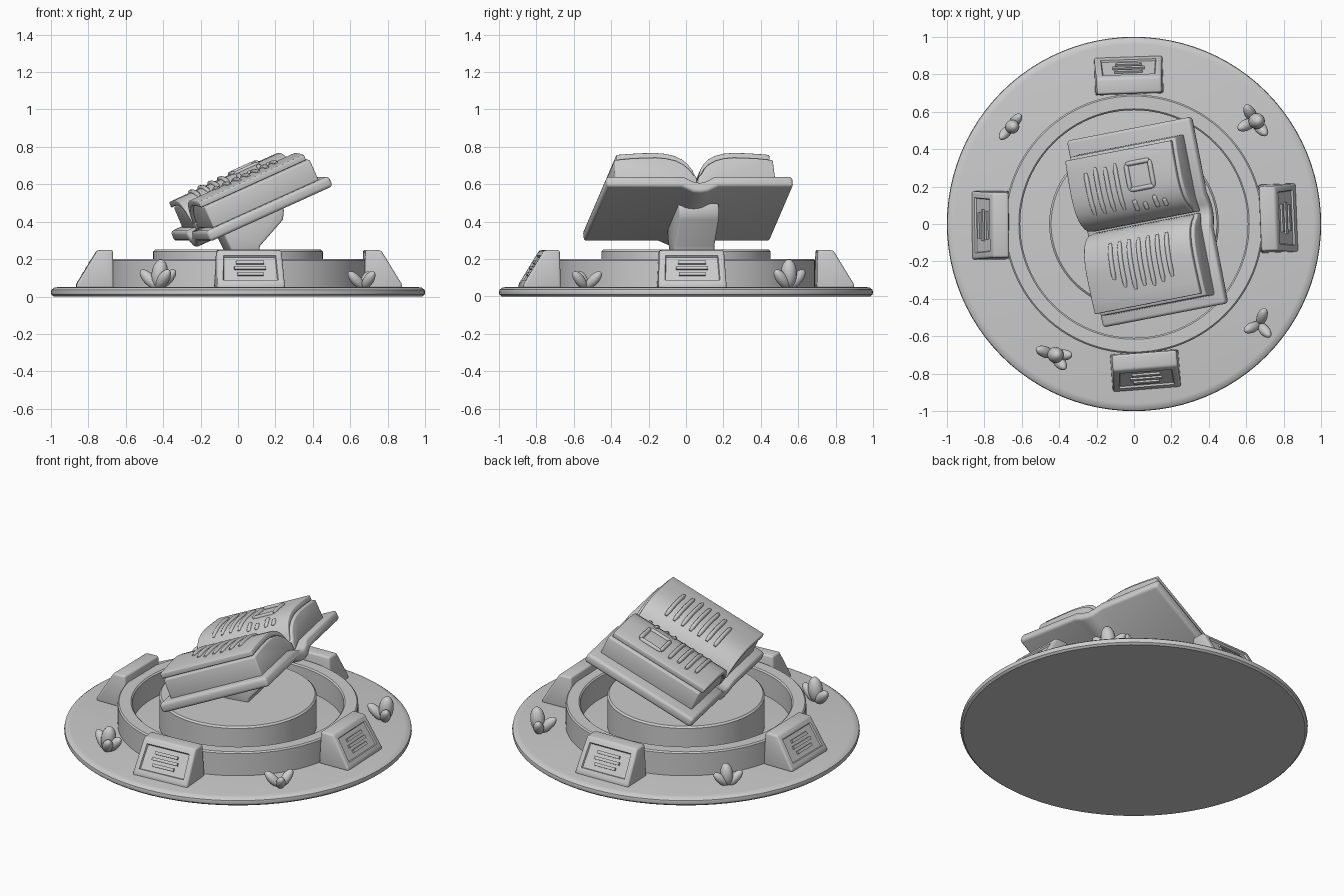
import bpy, bmesh
from math import radians, pi
from mathutils import Matrix, Vector

if "Cube" in bpy.data.objects:
    bpy.data.objects.remove(bpy.data.objects["Cube"])


def activate(ob, angle):
    bpy.ops.object.select_all(action='DESELECT')
    ob.select_set(True)
    bpy.context.view_layer.objects.active = ob
    if ob.type == 'CURVE':
        bpy.ops.object.convert(target='MESH')
    bpy.ops.object.shade_smooth_by_angle(angle=radians(angle))


def finish(name, bm, matrix=None, bevel=0.0, angle=35):
    bmesh.ops.recalc_face_normals(bm, faces=bm.faces)
    if bevel:
        edges = [e for e in bm.edges if len(e.link_faces) == 2 and e.calc_face_angle() > radians(40)]
        bmesh.ops.bevel(bm, geom=edges, offset=bevel, segments=3, profile=0.5,
                        affect='EDGES', clamp_overlap=True)
    me = bpy.data.meshes.new(name)
    bm.to_mesh(me)
    bm.free()
    ob = bpy.data.objects.new(name, me)
    bpy.context.collection.objects.link(ob)
    if matrix:
        ob.matrix_world = matrix
    activate(ob, angle)


def lathe(name, profile, closed=False, steps=96):
    bm = bmesh.new()
    vs = [bm.verts.new((r, 0, z)) for r, z in profile]
    pairs = list(zip(vs, vs[1:])) + ([(vs[-1], vs[0])] if closed else [])
    es = [bm.edges.new(p) for p in pairs]
    bmesh.ops.spin(bm, geom=vs + es, axis=(0, 0, 1), cent=(0, 0, 0), angle=2 * pi,
                   steps=steps, use_duplicate=False)
    bmesh.ops.remove_doubles(bm, verts=bm.verts, dist=1e-4)
    finish(name, bm)


def prism(ends):
    """Solid between two matching outlines."""
    bm = bmesh.new()
    a, b = [[bm.verts.new(p) for p in outline] for outline in ends]
    bm.faces.new(a)
    bm.faces.new(b[::-1])
    for i in range(len(a)):
        j = (i + 1) % len(a)
        bm.faces.new((a[i], b[i], b[j], a[j]))
    bmesh.ops.recalc_face_normals(bm, faces=bm.faces)
    return bm


# Round base, raised rim and central pedestal
lathe("base_disc", [(0, 0), (.985, 0), (.997, .01), (1, .022), (.997, .036), (.982, .047), (.96, .051), (0, .053)])
lathe("raised_ring", [(.608, .04), (.608, .192), (.616, .2), (.684, .2), (.692, .192), (.692, .04)], closed=True)
lathe("pedestal", [(0, .04), (.453, .04), (.453, .24), (.443, .25), (0, .25)])


# Four wedge plaques with a recessed panel and raised bars
def plaque(name, deg, shift):
    side = [(.685, .045), (.888, .045), (.882, .07), (.774, .247), (.69, .249)]
    ends = [[(r, s * (.183 - (z - .045) * .05), z) for r, z in side] for s in (-1, 1)]
    bm = prism(ends)
    edges = [e for e in bm.edges if e.calc_face_angle() > radians(30)]
    bmesh.ops.bevel(bm, geom=edges, offset=.012, segments=3, profile=.5, affect='EDGES')
    bm.normal_update()
    face = max((f for f in bm.faces if f.normal.x > .6 and f.normal.z > .3), key=lambda f: f.calc_area())
    n, c = face.normal.copy(), face.calc_center_median()
    bmesh.ops.inset_region(bm, faces=[face], thickness=.03)
    bmesh.ops.inset_region(bm, faces=[face], thickness=.006, depth=-.01)
    up = Vector((-n.z, 0, n.x))
    rot = Matrix((up, (0, 1, 0), n)).transposed().to_4x4()
    for k, w in ((-1, .14), (0, .17), (1, .15)):
        m = Matrix.Translation(c + up * k * .036 - n * .007) @ rot @ Matrix.Diagonal((.018, w, .018, 1))
        bmesh.ops.create_cube(bm, size=1, matrix=m)
    finish(name, bm, Matrix.Rotation(radians(deg), 4, 'Z') @ Matrix.Translation((shift, 0, 0)))


for nm, deg, shift in (("right", 2.3, -.015), ("back", 92, .008), ("left", 180.5, -.02), ("front", -85.5, 0)):
    plaque("plaque_" + nm, deg, shift)


# Small leaf clusters made from leaning ellipsoids
def leaves(name, x, y, bud, azimuths, s=1.0):
    bm = bmesh.new()
    specs = [(0, 8, .043, .155)] if bud else []
    specs += [(a, 45, .031, .135) for a in azimuths]
    for az, tilt, r, length in specs:
        m = (Matrix.Rotation(radians(az), 4, 'Z') @ Matrix.Rotation(radians(tilt), 4, 'Y')
             @ Matrix.Translation((0, 0, length / 2)) @ Matrix.Diagonal((r, r, length / 2, 1)))
        bmesh.ops.create_uvsphere(bm, u_segments=16, v_segments=12, radius=1, matrix=m)
    finish(name, bm, Matrix.Translation((x, y, .045)) @ Matrix.Scale(s, 4), angle=60)


leaves("leaves_back_right", .645, .55, True, (120, 205, -50))
leaves("leaves_back_left", -.66, .52, True, (50, 230), .87)
leaves("leaves_front_right", .67, -.535, False, (70, 205, -50), .9)
leaves("leaves_front_left", -.43, -.7, True, (160, -50, 0))

# Stand under the book
YAW = Matrix.Rotation(radians(11), 4, 'Z')
stand = [(-.12, .24), (.03, .24), (.035, .27), (.16, .41), (.165, .46), (.15, .5), (-.15, .38), (-.17, .34)]
finish("book_stand", prism([[(u, v, z) for u, z in stand] for v in (-.08, .14)]),
       Matrix.Translation((.07, .01, 0)) @ YAW, bevel=.012)

# Book frame: x runs up the slope, y across both pages, z out of the page
BOOK = Matrix.Translation((.08, .012, .45)) @ YAW @ Matrix.Rotation(radians(-24), 4, 'Y')


def book_part(name, outline, x0, x1, bevel):
    finish(name, prism([[(x, y, z) for y, z in outline] for x in (x0, x1)]), BOOK, bevel)


# Cover with a sunken spine
top = [(.508, .05), (.085, .05), (.035, .022)]
bottom = [(.04, -.04), (.1, -.01), (.508, -.01)]
cover = (top + [(0, .014)] + [(-y, z) for y, z in top[::-1]]
         + [(-y, z) for y, z in bottom[::-1]] + [(0, -.045)] + bottom)
book_part("book_cover", cover, -.365, .367, .018)

# Page blocks and the curved top leaves
curve = [(.008, .075), (.022, .115), (.045, .15), (.075, .177), (.115, .198), (.165, .21),
         (.22, .215), (.29, .213), (.36, .209), (.43, .203)]
for s, nm in ((.94, "left"), (-1, "right")):
    block = [(.004, .02), (.006, .07)] + [(y, z - .034) for y, z in curve[1:-1]] + [(.445, .166), (.45, .045), (.08, .045)]
    book_part("page_block_" + nm, [(s * y, z) for y, z in block], -.31, .318, .008)
    sheet = curve + [(y, z - .032) for y, z in curve[:0:-1]]
    book_part("page_sheet_" + nm, [(s * y, z) for y, z in sheet], -.325, .302, .011)


def page_z(y):
    y = abs(y)
    for (a, za), (b, zb) in zip(curve, curve[1:]):
        if a <= y <= b:
            return za + (zb - za) * (y - a) / (b - a)
    return curve[-1][1]


# Raised page bars that follow the page curve
def bars(name, strokes):
    cu = bpy.data.curves.new(name, 'CURVE')
    cu.dimensions = '3D'
    cu.bevel_depth, cu.bevel_resolution, cu.use_fill_caps = .013, 3, True
    for x0, y0, x1, y1 in strokes:
        sp = cu.splines.new('POLY')
        sp.points.add(8)
        for i, p in enumerate(sp.points):
            t = i / 8
            y = y0 + (y1 - y0) * t
            p.co = (x0 + (x1 - x0) * t, y, page_z(y) + .001, 1)
            p.radius = .6 if i in (0, 8) else 1
    ob = bpy.data.objects.new(name, cu)
    bpy.context.collection.objects.link(ob)
    ob.matrix_world = BOOK
    activate(ob, 50)


left = [(-.215 + .058 * i, .09, -.215 + .058 * i, (.32, .34, .33, .34)[i]) for i in range(4)]
left += [(x, .07, x, y) for x, y in ((.03, .13), (.085, .11), (.15, .135), (.2, .11))]
right = [(-.167 + .056 * i, -.075, -.167 + .056 * i, -(.27, .32, .34, .33, .34, .33, .31)[i]) for i in range(7)]
bars("left_page_bars", left)
bars("right_page_bars", right)
a, b, c, d = .025, .165, .185, .325
bars("picture_frame", [(a, c, b, c), (b, c, b, d), (b, d, a, d), (a, d, a, c)])
